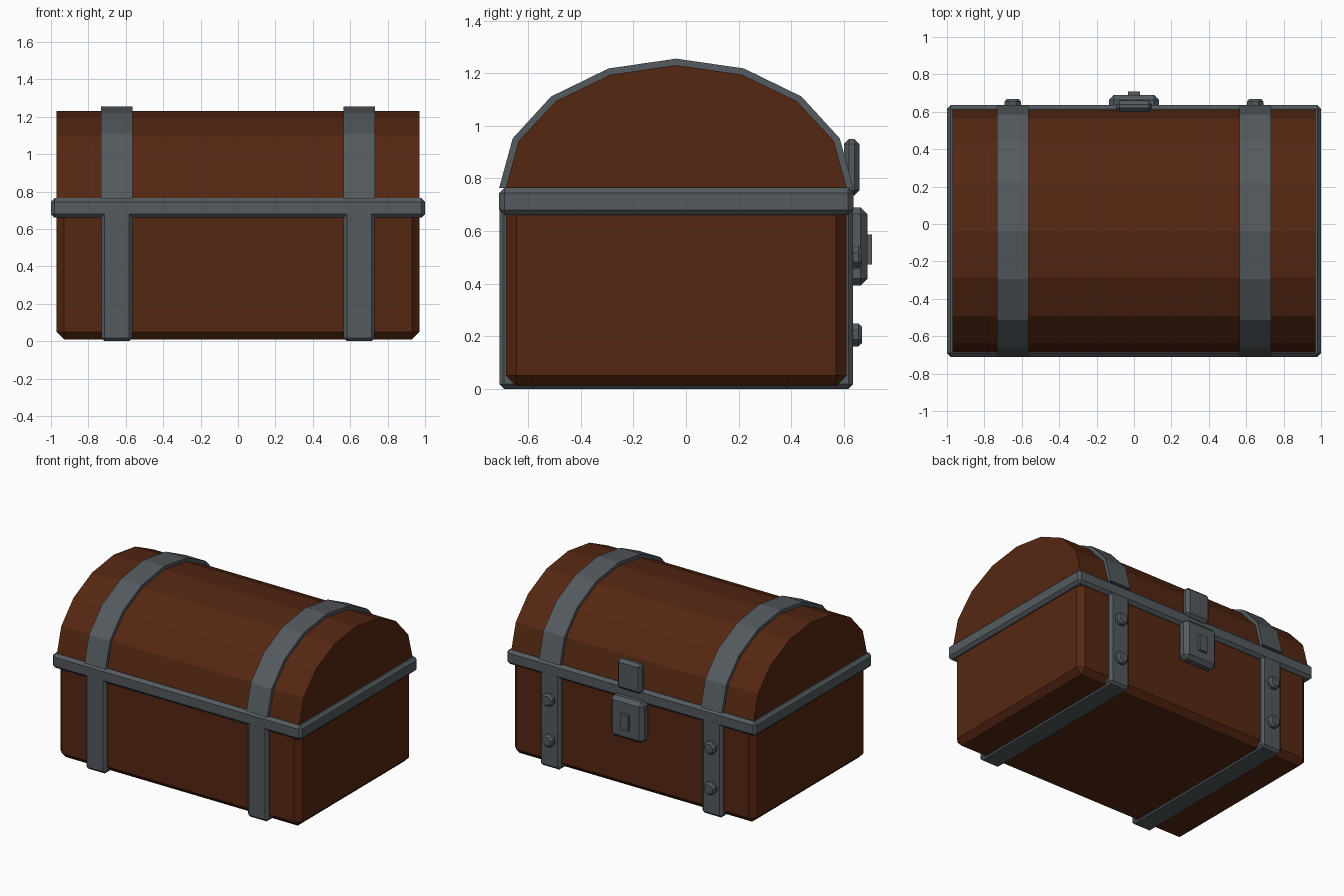
import bpy, bmesh, math

if "Cube" in bpy.data.objects:
    bpy.data.objects.remove(bpy.data.objects["Cube"])

CY = -0.037  # y centre of the chest body


def material(name, rgb):
    m = bpy.data.materials.new(name)
    m.diffuse_color = (*rgb, 1)
    m.use_nodes = True
    m.node_tree.nodes["Principled BSDF"].inputs["Base Color"].default_value = m.diffuse_color
    return m


WOOD = material("brown wood", (0.092, 0.0205, 0.006))
IRON = material("grey iron", (0.088, 0.103, 0.113))


def finish(bm, name, mat):
    bmesh.ops.recalc_face_normals(bm, faces=bm.faces)
    me = bpy.data.meshes.new(name)
    bm.to_mesh(me)
    bm.free()
    me.materials.append(mat)
    ob = bpy.data.objects.new(name, me)
    bpy.context.collection.objects.link(ob)
    return ob


def box(name, lo, hi, bevel, mat):
    """Chamfered box between two corners."""
    bm = bmesh.new()
    bmesh.ops.create_cube(bm, size=1)
    for v in bm.verts:
        v.co = [(a + b) / 2 + c * (b - a) for a, b, c in zip(lo, hi, v.co)]
    if bevel:
        bmesh.ops.bevel(bm, geom=bm.edges[:], offset=bevel, segments=1,
                        affect='EDGES', profile=0.5)
    return finish(bm, name, mat)


def arch(name, x0, x1, ry, rz, mat):
    """Half-ellipse prism of eight flat facets, lying along x."""
    bm = bmesh.new()
    pts = [(CY + ry * math.cos(math.pi * i / 8),
            0.764 + rz * math.sin(math.pi * i / 8)) for i in range(9)]
    face = bm.faces.new([bm.verts.new((x0, y, z)) for y, z in pts])
    ext = bmesh.ops.extrude_face_region(bm, geom=[face], use_keep_orig=True)
    for g in ext["geom"]:
        if isinstance(g, bmesh.types.BMVert):
            g.co.x = x1
    return finish(bm, name, mat)


def rivet(name, x, z):
    """Eight-sided stud with a chamfered head, pointing to +y."""
    bm = bmesh.new()
    rings = []
    for y, r in ((0.60, 0.047), (0.655, 0.047), (0.669, 0.034)):
        rings.append([bm.verts.new((x + r * math.cos(math.pi * (i + .5) / 4), y,
                                    z + r * math.sin(math.pi * (i + .5) / 4)))
                      for i in range(8)])
    for a, b in zip(rings, rings[1:]):
        for i in range(8):
            j = (i + 1) % 8
            bm.faces.new((a[i], a[j], b[j], b[i]))
    bm.faces.new(rings[0])
    bm.faces.new(rings[-1])
    return finish(bm, name, IRON)


# wooden body, domed lid and iron rim
box("chest_body", (-0.97, -0.685, 0.01), (0.97, 0.611, 0.74), 0.04, WOOD)
arch("lid", -0.97, 0.97, 0.648, 0.466, WOOD)
box("rim_band", (-1.0, -0.71, 0.66), (1.0, 0.636, 0.765), 0.02, IRON)

# straps and rivets on both sides
for side, s in (("left", -1), ("right", 1)):
    x = 0.648 * s
    box(f"body_strap_{side}", (x - 0.083, -0.709, 0.0),
        (x + 0.083, 0.635, 0.72), 0.018, IRON)
    arch(f"lid_strap_{side}", x - 0.084, x + 0.084, 0.673, 0.491, IRON)
    for k, z in enumerate((0.205, 0.5)):
        rivet(f"rivet_{side}_{k + 1}", x, z)

# lock on the back face
box("hasp", (-0.097, 0.60, 0.735), (0.097, 0.66, 0.95), 0.02, IRON)
box("lock_plate", (-0.133, 0.60, 0.393), (0.133, 0.69, 0.69), 0.026, IRON)
box("keyhole_plate", (-0.032, 0.65, 0.473), (0.032, 0.708, 0.587), 0, IRON)
